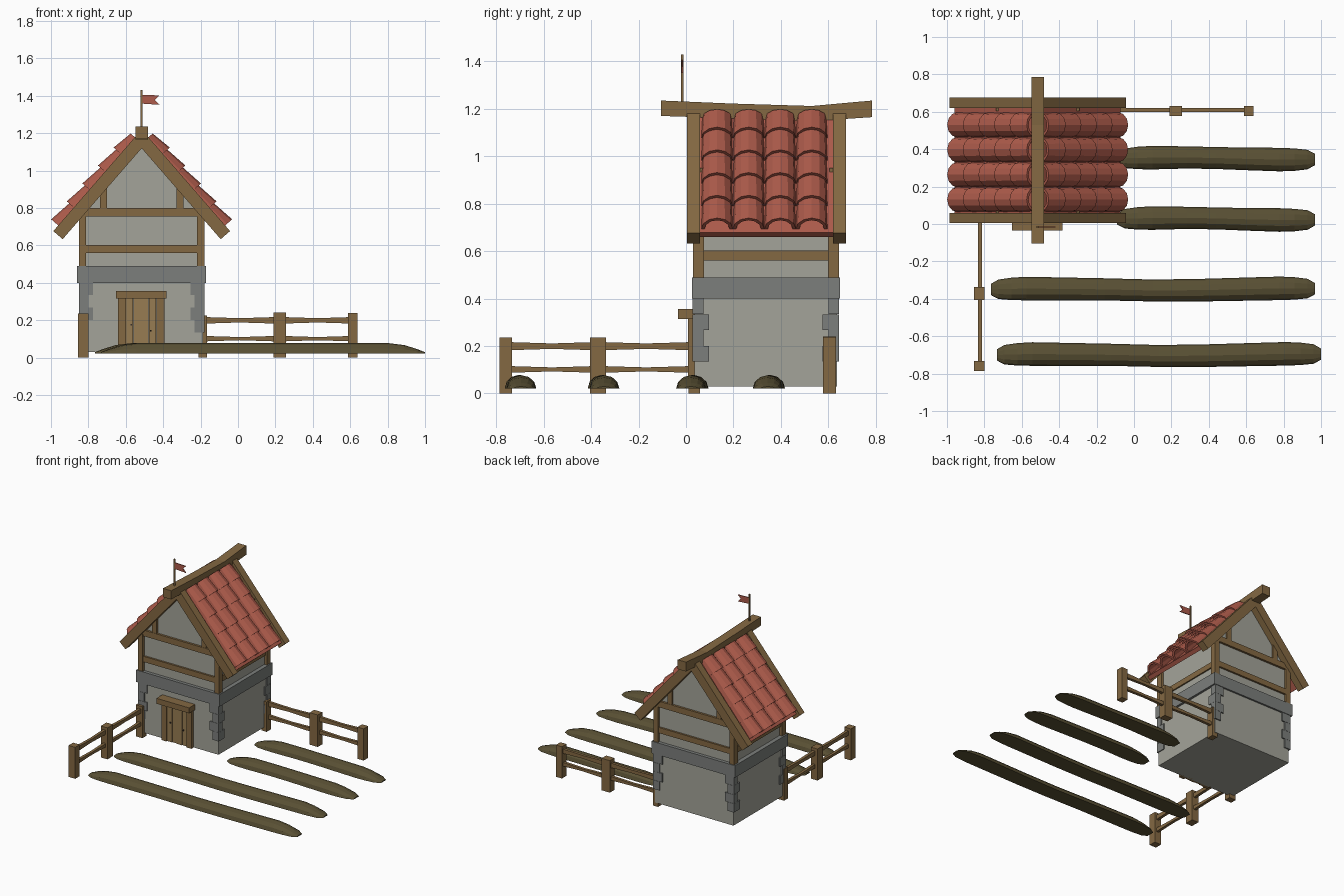
import bpy, bmesh
from math import sin, cos, pi, radians

if "Cube" in bpy.data.objects:
    bpy.data.objects.remove(bpy.data.objects["Cube"])

def material(name, c):
    m = bpy.data.materials.new(name)
    m.diffuse_color = (*c, 1)
    m.use_nodes = True
    m.node_tree.nodes["Principled BSDF"].inputs["Base Color"].default_value = m.diffuse_color
    return m

WOOD = material("wood", (0.23, 0.14, 0.055))
DOOR = material("door_wood", (0.31, 0.20, 0.085))
TILE = material("clay_tile", (0.42, 0.105, 0.07))
SOIL = material("soil", (0.10, 0.08, 0.034))
PLASTER = material("plaster", (0.37, 0.37, 0.32))
STONE = material("stone", (0.2, 0.21, 0.2))
IRON = material("iron", (0.04, 0.03, 0.025))

def finish(name, bm, mat):
    bmesh.ops.recalc_face_normals(bm, faces=bm.faces)
    me = bpy.data.meshes.new(name)
    bm.to_mesh(me)
    bm.free()
    me.materials.append(mat)
    ob = bpy.data.objects.new(name, me)
    bpy.context.collection.objects.link(ob)
    return ob

def loft(bm, rings):
    """Skin closed rings of points and cap both ends."""
    vs = [[bm.verts.new(p) for p in r] for r in rings]
    n = len(vs[0])
    for a, b in zip(vs, vs[1:]):
        for i in range(n):
            bm.faces.new((a[i], a[(i + 1) % n], b[(i + 1) % n], b[i]))
    bm.faces.new(vs[0])
    bm.faces.new(vs[-1])

def prism(name, pts, axis, a, b, mat):
    """Extrude a 2D profile along x (profile yz) or y (profile xz)."""
    bm = bmesh.new()
    put = (lambda t, p: (t, p[0], p[1])) if axis == "x" else (lambda t, p: (p[0], t, p[1]))
    loft(bm, [[put(t, p) for p in pts] for t in (a, b)])
    return finish(name, bm, mat)

def box(name, x0, x1, y0, y1, z0, z1, mat):
    return prism(name, [(x0, z0), (x1, z0), (x1, z1), (x0, z1)], "y", y0, y1, mat)

CX, CY = -0.515, 0.337

# Stone ground floor, band and corner stones
box("lower_wall", -0.84, -0.187, 0.036, 0.637, 0.03, 0.45, PLASTER)
box("stone_band", -0.862, -0.17, 0.025, 0.65, 0.40, 0.49, STONE)
for sx in (-1, 1):
    for sy in (-1, 1):
        for i in range(4):
            wx, wy = ((0.075, 0.045) if i % 2 == 0 else (0.052, 0.07))
            xo, yo = CX + sx * 0.335, CY + sy * 0.309
            xs, ys = sorted((xo, xo - sx * wx)), sorted((yo, yo - sy * wy))
            z = 0.335 - i * 0.067
            box("corner_stone", *xs, *ys, z, z + 0.066, STONE)

# Upper storey with gable
W = 0.315
prism("upper_wall", [(CX - W, 0.47), (CX + W, 0.47), (CX + W, 0.79),
                     (CX, 1.15), (CX - W, 0.79)], "y", 0.05, 0.625, PLASTER)

# Timber frame
for sx in (-1, 1):
    xs = sorted((CX + sx * 0.335, CX + sx * 0.297))
    for sy in (-1, 1):
        box("corner_post", *xs, *sorted((CY + sy * 0.307, CY + sy * 0.262)), 0.49, 0.77, WOOD)
    xs = sorted((CX + sx * 0.325, CX + sx * 0.30))
    box("side_beam", *xs, 0.07, 0.61, 0.56, 0.602, WOOD)
for y0, y1 in ((0.036, 0.07), (0.605, 0.639)):
    box("lower_beam", CX - 0.325, CX + 0.325, y0, y1, 0.56, 0.602, WOOD)
    box("upper_beam", CX - 0.32, CX + 0.32, y0 - 0.002, y1 + 0.002, 0.755, 0.80, WOOD)
    for sx in (-1, 1):
        box("gable_post", *sorted((CX + sx * 0.185, CX + sx * 0.223)), y0, y1, 0.80, 0.95, WOOD)

# Roof: s runs down the slope, h is height above it
C, S = cos(radians(49)), sin(radians(49))
def slope(side, s, h):
    return (CX + side * (s * C + h * S), 1.22 - s * S + h * C)

def slab(name, h0, h1, s1, y0, y1, mat):
    """Sloped board on both sides, meeting at the ridge line."""
    for side in (-1, 1):
        top, low = (CX, 1.22 + h1 / C), (CX, 1.22 + h0 / C)
        prism(name, [top, slope(side, s1, h1), slope(side, s1, h0), low], "y", y0, y1, mat)

slab("roof_deck", -0.05, -0.02, 0.70, 0.055, 0.622, TILE)
slab("front_bargeboard", -0.066, 0.0, 0.72, 0.005, 0.06, WOOD)
slab("back_bargeboard", -0.066, 0.0, 0.72, 0.62, 0.675, WOOD)

# Curved tiles, five rows by four columns per side
def tile_ring(side, s, yc, r, h, t=0.014, n=6):
    pts = []
    for k, seq in ((0, range(n + 1)), (t, range(n, -1, -1))):
        for i in seq:
            a = pi * i / n
            x, z = slope(side, s, -0.022 + (h - k) * sin(a))
            pts.append((x, yc + (r - k) * cos(a), z))
    return pts

for side in (-1, 1):
    bm = bmesh.new()
    for row in range(5):
        s = 0.68 - row * 0.127
        for col in range(4):
            yc = 0.131 + col * 0.133
            loft(bm, [tile_ring(side, s, yc, 0.067, 0.072),
                      tile_ring(side, max(s - 0.15, 0.055), yc, 0.062, 0.052)])
    finish("roof_tiles", bm, TILE)

# Sagging ridge beam
prism("ridge_beam", [(-0.105, 1.17), (0.2, 1.16), (0.53, 1.148), (0.785, 1.165),
                     (0.785, 1.235), (0.53, 1.212), (0.2, 1.222), (-0.105, 1.235)],
      "x", CX - 0.034, CX + 0.034, WOOD)

# Flag
box("flag_pole", -0.521, -0.510, -0.021, -0.010, 1.21, 1.43, WOOD)
prism("flag", [(-0.512, 1.358), (-0.42, 1.352), (-0.445, 1.378), (-0.42, 1.402),
               (-0.512, 1.405)], "y", -0.019, -0.013, TILE)

# Door
box("door_lintel", -0.653, -0.382, -0.034, 0.05, 0.315, 0.356, WOOD)
for x0 in (-0.642, -0.435):
    box("door_jamb", x0, x0 + 0.042, 0.008, 0.05, 0.03, 0.32, WOOD)
for i in range(4):
    x0 = -0.6 + i * 0.0413
    box("door_plank", x0, x0 + 0.039, 0.018 + 0.004 * (i % 2), 0.05, 0.03, 0.32, DOOR)
for x, z in ((-0.572, 0.175), (-0.466, 0.145)):
    box("door_stud", x - 0.004, x + 0.004, 0.012, 0.03, z - 0.004, z + 0.004, IRON)

# Back fence (along x) and left fence (along y)
for x0, x1, h in ((-0.21, -0.167, 0.225), (0.19, 0.257, 0.24), (0.587, 0.638, 0.238)):
    box("back_fence_post", x0, x1, 0.578, 0.632, 0, h, WOOD)
for y0, y1 in ((-0.787, -0.733), (-0.405, -0.338), (0.01, 0.058)):
    box("left_fence_post", -0.855, -0.80, y0, y1, 0, 0.236, WOOD)
for z0, z1 in ((0.182, 0.217), (0.087, 0.116)):
    d = 0.006
    for x0, x1 in ((-0.18, 0.2), (0.24, 0.61)):
        m = (x0 + x1) / 2
        prism("back_fence_rail", [(x0, z0), (m, z0 + d), (x1, z0), (x1, z1),
                                  (m, z1 - d), (x0, z1)], "y", 0.598, 0.619, WOOD)
    for y0, y1 in ((-0.76, -0.37), (-0.37, 0.035)):
        m = (y0 + y1) / 2
        prism("left_fence_rail", [(y0, z0), (m, z0 + d), (y1, z0), (y1, z1),
                                  (m, z1 - d), (y0, z1)], "x", -0.835, -0.814, WOOD)

# Soil ridges: half-round rows with tapered ends
ENDS = [(0, 0.03, 0.008), (0.04, 0.052, 0.024), (0.11, 0.06, 0.046), (0.19, 0.063, 0.056)]
for x0, x1, y in ((-0.09, 0.968, 0.35), (-0.09, 0.968, 0.027),
                  (-0.765, 0.968, -0.35), (-0.733, 1.0, -0.70)):
    L = x1 - x0
    stations = ENDS + [(L * f, 0.058 + 0.006 * abs(f - 0.45) * 2, 0.057) for f in (0.35, 0.5, 0.65)]
    stations += [(L - o, w, h) for o, w, h in reversed(ENDS)]
    stations.sort()
    bm = bmesh.new()
    loft(bm, [[(x0 + o, y + 0.006 * sin(5 * o) + w * cos(pi * i / 6), 0.021 + h * sin(pi * i / 6))
               for i in range(7)] for o, w, h in stations])
    finish("soil_row", bm, SOIL)
